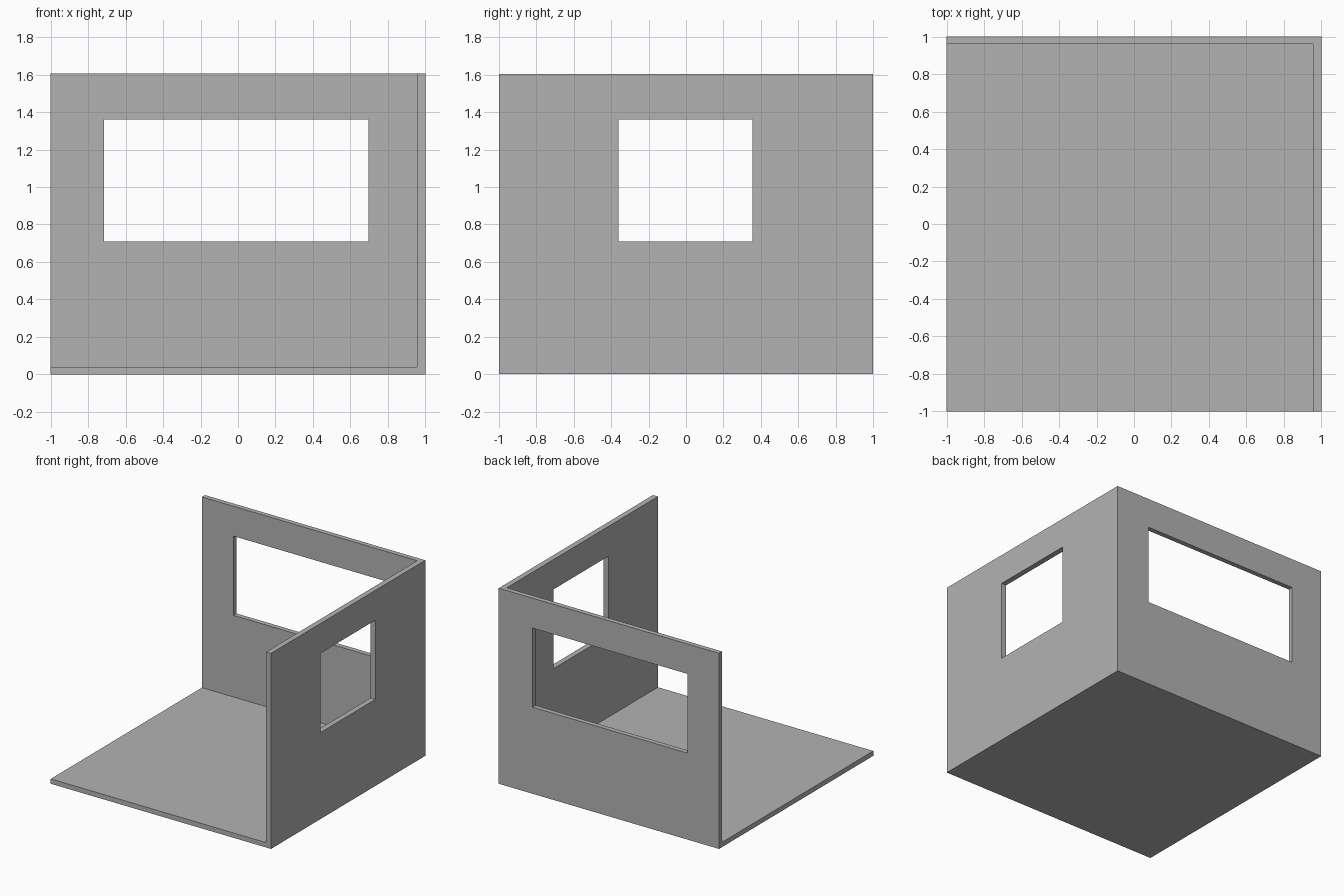
import bpy
from mathutils import Vector

if "Cube" in bpy.data.objects:
    bpy.data.objects.remove(bpy.data.objects["Cube"], do_unlink=True)

GREY = (0.45, 0.45, 0.45, 1.0)
grey = bpy.data.materials.new("plain grey")
grey.use_nodes = True
grey.diffuse_color = GREY
grey.node_tree.nodes["Principled BSDF"].inputs["Base Color"].default_value = GREY

HEIGHT = 1.605
FLOOR_TOP = 0.04
SIDE_INNER = 0.955
BACK_INNER = 0.96
SILL, LINTEL = 0.71, 1.36


def box(name, low, high):
    """Box spanning two opposite corners."""
    low, high = Vector(low), Vector(high)
    bpy.ops.mesh.primitive_cube_add(size=1)
    obj = bpy.context.object
    obj.name = name
    obj.data.transform(obj.matrix_world.inverted())
    for v in obj.data.vertices:
        v.co = [high[i] if v.co[i] > 0 else low[i] for i in range(3)]
    obj.location = (0, 0, 0)
    obj.data.materials.append(grey)
    return obj


def cut_window(wall, low, high):
    """Cut a rectangular opening through a wall."""
    cutter = box("window_cutter", low, high)
    cutter.hide_render = True
    mod = wall.modifiers.new("window", "BOOLEAN")
    mod.operation = "DIFFERENCE"
    mod.solver = "EXACT"
    mod.object = cutter
    bpy.context.view_layer.objects.active = wall
    bpy.ops.object.modifier_apply(modifier=mod.name)
    bpy.data.objects.remove(cutter, do_unlink=True)


# Floor slab, meeting the inner faces of the two walls
box("floor", (-1, -1, 0), (SIDE_INNER, BACK_INNER, FLOOR_TOP))

# Left wall with a near-square window
side_wall = box("left_wall", (SIDE_INNER, -1, 0), (1, 1, HEIGHT))
cut_window(side_wall, (0.8, -0.36, SILL), (1.2, 0.355, LINTEL))

# Back wall with a wide window
back_wall = box("back_wall", (-1, BACK_INNER, 0), (SIDE_INNER, 1, HEIGHT))
cut_window(back_wall, (-0.715, 0.8, SILL), (0.695, 1.2, LINTEL))
